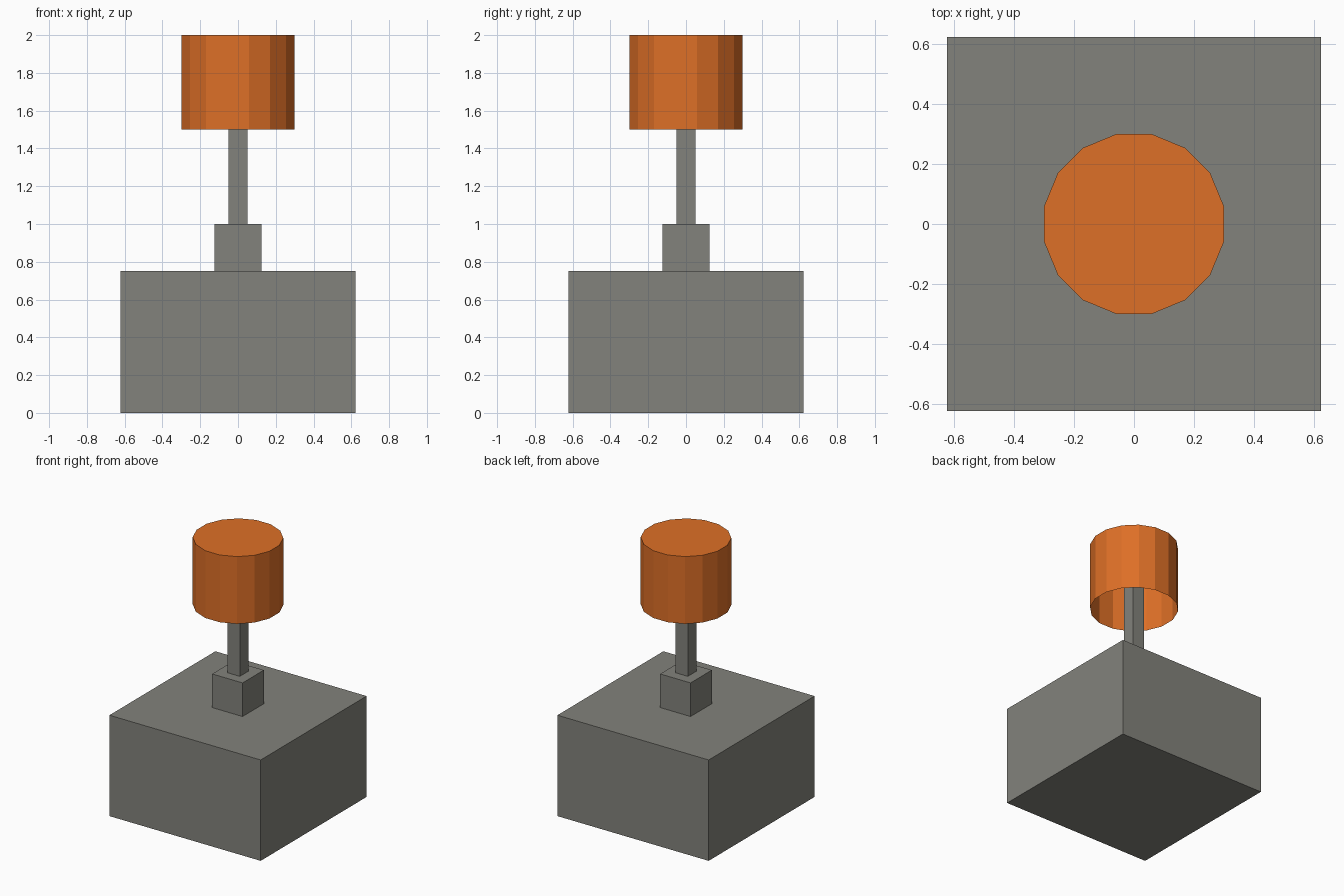
import bpy
import bmesh
from math import pi
from mathutils import Matrix

cube = bpy.data.objects.get("Cube")
if cube:
    bpy.data.objects.remove(cube, do_unlink=True)


def make_material(name, color):
    mat = bpy.data.materials.new(name)
    mat.use_nodes = True
    mat.diffuse_color = color
    mat.node_tree.nodes["Principled BSDF"].inputs["Base Color"].default_value = color
    return mat


def add_object(name, bm, mat):
    mesh = bpy.data.meshes.new(name)
    bm.to_mesh(mesh)
    bm.free()
    mesh.materials.append(mat)
    obj = bpy.data.objects.new(name, mesh)
    bpy.context.collection.objects.link(obj)
    return obj


def add_box(name, width, bottom, top, mat):
    bm = bmesh.new()
    size = Matrix.Diagonal((width, width, top - bottom, 1))
    place = Matrix.Translation((0, 0, (bottom + top) / 2))
    bmesh.ops.create_cube(bm, size=1, matrix=place @ size)
    return add_object(name, bm, mat)


def add_shade(name, radius, bottom, top, sides, mat):
    # Thin drum with a closed top and an open underside
    bm = bmesh.new()
    place = Matrix.Translation((0, 0, (bottom + top) / 2)) @ Matrix.Rotation(pi / sides, 4, "Z")
    bmesh.ops.create_cone(bm, cap_ends=True, segments=sides, radius1=radius,
                          radius2=radius, depth=top - bottom, matrix=place)
    bm.normal_update()
    underside = [f for f in bm.faces if f.normal.z < -0.9]
    bmesh.ops.delete(bm, geom=underside, context="FACES_ONLY")
    return add_object(name, bm, mat)


grey = make_material("warm grey", (0.225, 0.224, 0.2, 1))
orange = make_material("orange", (0.73, 0.16, 0.02, 1))

# Table, lamp foot and stem
add_box("table_block", 1.244, 0, 0.75, grey)
add_box("lamp_foot", 0.25, 0.75, 1.0, grey)
add_box("lamp_stem", 0.1, 1.0, 1.75, grey)

# Lamp shade
add_shade("lamp_shade", 0.305, 1.5, 2.0, 16, orange)
